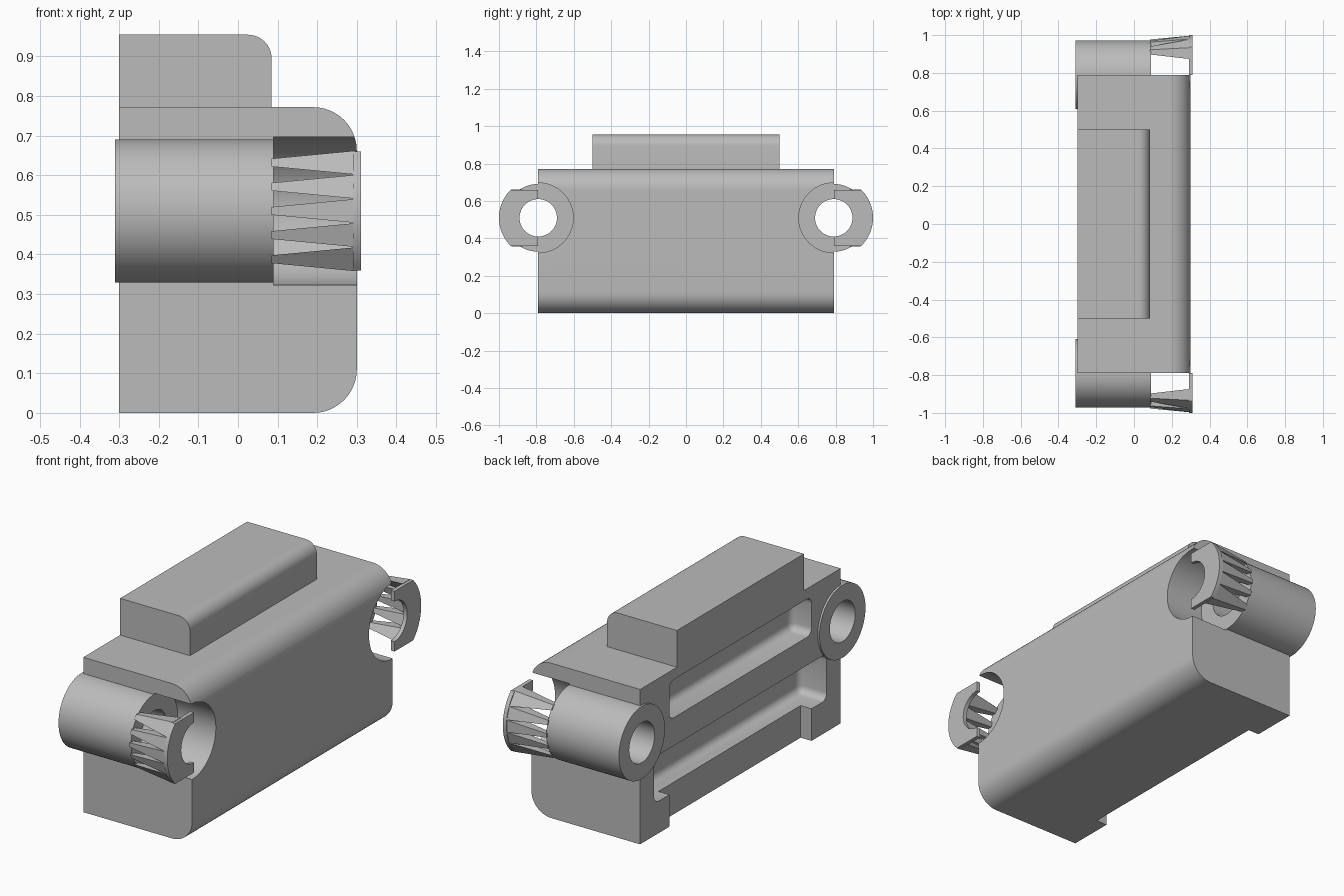
import bpy, bmesh, math
from mathutils import Matrix, Vector

cube = bpy.data.objects.get("Cube")
if cube:
    bpy.data.objects.remove(cube, do_unlink=True)

GREY = (0.5, 0.5, 0.5, 1.0)
mat = bpy.data.materials.new("plain grey")
mat.use_nodes = True
mat.diffuse_color = GREY
mat.node_tree.nodes["Principled BSDF"].inputs["Base Color"].default_value = GREY

AXIS_Z = 0.51   # height of the mounting sleeves
END = 0.79      # body end, also the sleeve axis


def to_object(name, bm):
    bmesh.ops.recalc_face_normals(bm, faces=bm.faces)
    mesh = bpy.data.meshes.new(name)
    bm.to_mesh(mesh)
    bm.free()
    mesh.materials.append(mat)
    obj = bpy.data.objects.new(name, mesh)
    bpy.context.collection.objects.link(obj)
    return obj


def activate(obj):
    bpy.ops.object.select_all(action='DESELECT')
    obj.select_set(True)
    bpy.context.view_layer.objects.active = obj


def smooth(obj):
    activate(obj)
    bpy.ops.object.shade_smooth_by_angle(angle=math.radians(35))


def box(name, lo, hi, radius=0, segments=8, pick=lambda a, b: True):
    """Box between two corners, rounding the edges that pick accepts."""
    lo, hi = Vector(lo), Vector(hi)
    bm = bmesh.new()
    bmesh.ops.create_cube(bm, size=1)
    for v in bm.verts:
        v.co = (lo + hi) / 2 + v.co * (hi - lo)
    if radius:
        edges = [e for e in bm.edges if pick(e.verts[0].co, e.verts[1].co)]
        bmesh.ops.bevel(bm, geom=edges, offset=radius, segments=segments,
                        profile=0.5, affect='EDGES')
    return to_object(name, bm)


def rod(name, x0, x1, radius, y):
    """Cylinder along x on a sleeve axis."""
    bm = bmesh.new()
    place = Matrix.Translation(((x0 + x1) / 2, y, AXIS_Z)) @ Matrix.Rotation(math.pi / 2, 4, 'Y')
    bmesh.ops.create_cone(bm, cap_ends=True, segments=64, radius1=radius,
                          radius2=radius, depth=x1 - x0, matrix=place)
    return to_object(name, bm)


def cut(obj, cutters):
    for c in cutters:
        c.hide_render = True
        activate(obj)
        mod = obj.modifiers.new("cut", 'BOOLEAN')
        mod.operation = 'DIFFERENCE'
        mod.solver = 'EXACT'
        mod.object = c
        bpy.ops.object.modifier_apply(modifier=mod.name)
        bpy.data.objects.remove(c, do_unlink=True)


def prism(name, outline, x0, x1):
    """Extrude a (y, z) outline along x."""
    bm = bmesh.new()
    face = bm.faces.new([bm.verts.new((x0, y, z)) for y, z in outline])
    new = bmesh.ops.extrude_face_region(bm, geom=[face])["geom"]
    bmesh.ops.translate(bm, vec=(x1 - x0, 0, 0),
                        verts=[v for v in new if isinstance(v, bmesh.types.BMVert)])
    return to_object(name, bm)


def right_edges(x):
    return lambda a, b: a.x > x and b.x > x and abs(a.z - b.z) < 1e-4


# Main body, rounded along its two +x edges
body = box("body", (-0.30, -END, 0), (0.30, END, 0.772), 0.11, 12, right_edges(0.29))
cutters = [
    box("upper_pocket", (-0.4, -0.56, 0.53), (-0.19, 0.56, 0.72), 0.035, 5),
    box("lower_pocket", (-0.4, -0.68, 0.16), (-0.15, 0.68, 0.39), 0.035, 5),
    box("foot_gap", (-0.4, -0.56, -0.1), (-0.24, 0.56, 0.2)),
]
for s in (-1, 1):
    cutters.append(rod("end_recess", 0.09, 0.5, 0.187, s * END))
    cutters.append(rod("end_bore", -0.5, 0.2, 0.1, s * END))
cut(body, cutters)
smooth(body)

# Raised block on top, rounded along one edge
top_block = box("top_block", (-0.30, -0.5, 0.75), (0.085, 0.5, 0.955), 0.06, 10,
                lambda a, b: right_edges(0.08)(a, b) and a.z > 0.9)
smooth(top_block)

for s, side in ((-1, "front"), (1, "back")):
    # Mounting sleeve with a through bore
    sleeve = rod(side + "_sleeve", -0.31, 0.09, 0.181, s * END)
    cut(sleeve, [rod("sleeve_bore", -0.5, 0.5, 0.1, s * END)])
    smooth(sleeve)

    # C-shaped retaining ring: clipped half disc around the bore
    R, H, r = 0.21, 0.15, 0.1
    limit = math.asin(H / R)
    outer = [(R * math.cos(a), R * math.sin(a))
             for a in (limit * i / 10 for i in range(-10, 11))]
    inner = [(r * math.cos(a), r * math.sin(a))
             for a in (math.pi / 2 * i / 16 for i in range(16, -17, -1))]
    outline = [(0, -H)] + outer + [(0, H)] + inner
    ring = prism(side + "_ring", [(s * (END + y), AXIS_Z + z) for y, z in outline], 0.29, 0.31)
    smooth(ring)

    # Tapered ribs fanning out from the sleeve to the ring
    for i in range(-2, 3):
        bm = bmesh.new()
        ends = []
        for x, half, rad, thick in ((0.085, 0.01, 0.187, 0.025), (0.295, 0.03, 0.209, 0.06)):
            loop = []
            for inset, sign in ((0, -1), (0, 1), (thick, 1), (thick, -1)):
                z = i * 0.061 + sign * half
                y = math.sqrt(rad ** 2 - z ** 2) - inset
                loop.append(bm.verts.new((x, s * (END + y), AXIS_Z + z)))
            bm.faces.new(loop)
            ends.append(loop)
        for k in range(4):
            n = (k + 1) % 4
            bm.faces.new((ends[0][k], ends[0][n], ends[1][n], ends[1][k]))
        to_object(f"{side}_rib_{i + 3}", bm)
